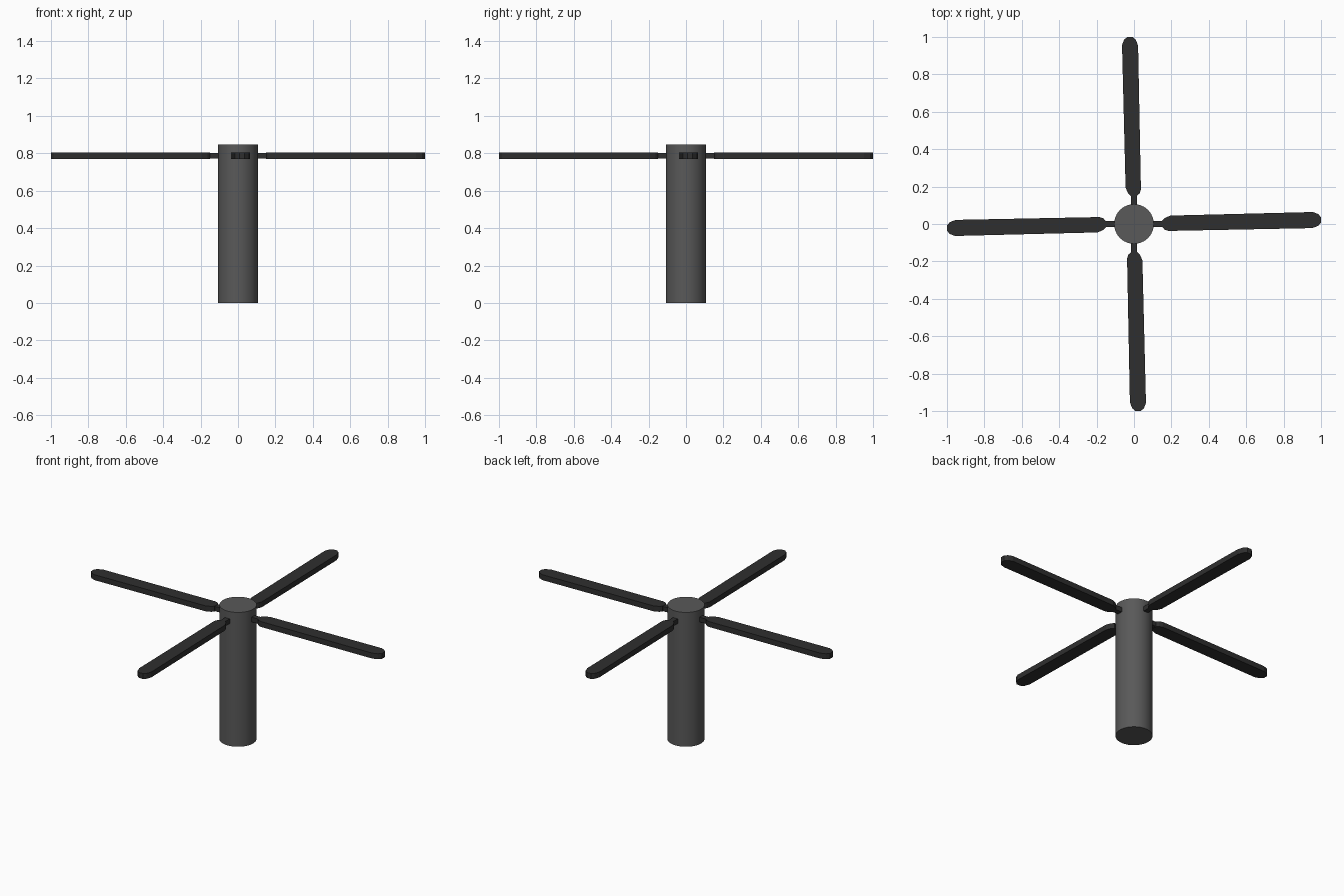
import bpy, bmesh, math
from mathutils import Matrix

if "Cube" in bpy.data.objects:
    bpy.data.objects.remove(bpy.data.objects["Cube"])


def material(name, v):
    m = bpy.data.materials.new(name)
    m.diffuse_color = (v, v, v, 1)
    m.use_nodes = True
    m.node_tree.nodes["Principled BSDF"].inputs["Base Color"].default_value = m.diffuse_color
    return m


hub_grey = material("hub grey", 0.1)
blade_black = material("blade black", 0.028)


def finish(name, bm, mat):
    bmesh.ops.recalc_face_normals(bm, faces=bm.faces)
    me = bpy.data.meshes.new(name)
    bm.to_mesh(me)
    bm.free()
    ob = bpy.data.objects.new(name, me)
    me.materials.append(mat)
    bpy.context.collection.objects.link(ob)
    return ob


def plate(name, outline, z0, z1, angle):
    """Extrude a flat outline from z0 to z1, turned about the hub axis."""
    bm = bmesh.new()
    face = bm.faces.new([bm.verts.new((x, y, z0)) for x, y in outline])
    ext = bmesh.ops.extrude_face_region(bm, geom=[face])
    top = [g for g in ext["geom"] if isinstance(g, bmesh.types.BMVert)]
    bmesh.ops.translate(bm, verts=top, vec=(0, 0, z1 - z0))
    bm.transform(Matrix.Rotation(angle, 4, "Z"))
    return finish(name, bm, blade_black)


# hub: tall smooth cylinder
R, H = 0.106, 0.847
bm = bmesh.new()
bmesh.ops.create_cone(bm, cap_ends=True, segments=48, radius1=R, radius2=R, depth=H,
                      matrix=Matrix.Translation((0, 0, H / 2)))
hub = finish("hub", bm, hub_grey)
bpy.context.view_layer.objects.active = hub
hub.select_set(True)
bpy.ops.object.shade_smooth_by_angle(angle=math.radians(35))

# blade outline: slightly skewed strip with faceted round ends
blade = [(0.150, -0.014), (0.162, -0.029), (0.185, -0.037),
         (0.952, -0.022), (0.985, -0.010), (1.0, 0.008),
         (1.0, 0.036), (0.985, 0.053), (0.957, 0.064),
         (0.195, 0.045), (0.164, 0.032), (0.150, 0.018)]
# stem joining each blade to the hub
stem = [(0.06, -0.016), (0.16, -0.016), (0.16, 0.016), (0.06, 0.016)]

for i in range(4):
    a = i * math.pi / 2
    plate(f"blade_{i + 1}", blade, 0.77, 0.804, a)
    plate(f"blade_stem_{i + 1}", stem, 0.772, 0.802, a)
